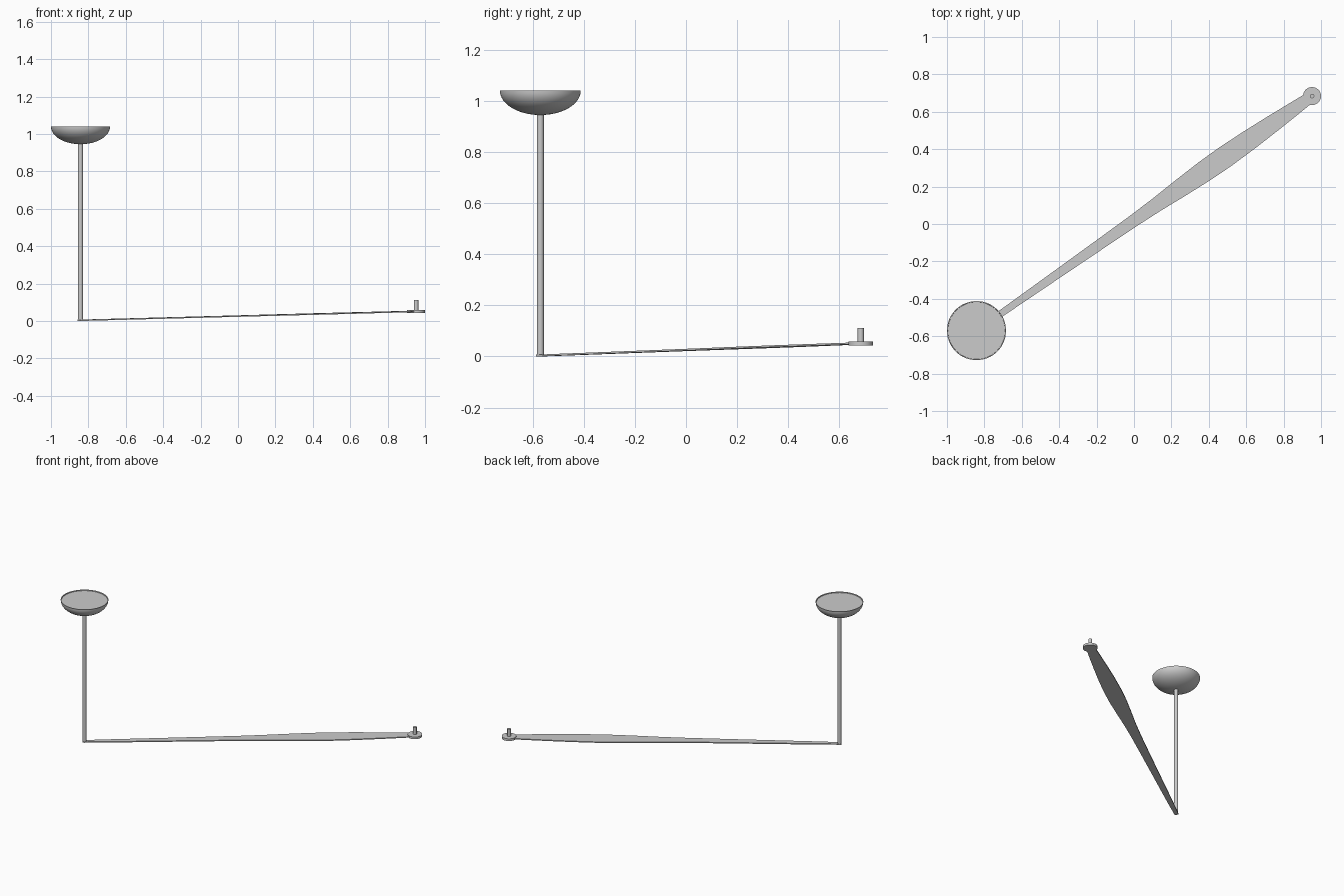
import bpy, bmesh, math
from mathutils import Vector

if "Cube" in bpy.data.objects:
    bpy.data.objects.remove(bpy.data.objects["Cube"])

POST = Vector((-0.842, -0.570, 0.0))
PIVOT = Vector((0.952, 0.684, 0.0))


def finish(name, bm, smooth=True):
    bmesh.ops.recalc_face_normals(bm, faces=bm.faces)
    me = bpy.data.meshes.new(name)
    bm.to_mesh(me)
    bm.free()
    ob = bpy.data.objects.new(name, me)
    bpy.context.collection.objects.link(ob)
    if smooth:
        bpy.ops.object.select_all(action='DESELECT')
        ob.select_set(True)
        bpy.context.view_layer.objects.active = ob
        bpy.ops.object.shade_smooth_by_angle(angle=math.radians(35))
    return ob


def lathe(name, profile, at, steps=64):
    """Spin an (r, z) profile around a vertical axis through `at`."""
    bm = bmesh.new()
    vs = [bm.verts.new((at.x + r, at.y, z)) for r, z in profile]
    es = [bm.edges.new(p) for p in zip(vs, vs[1:])]
    bmesh.ops.spin(bm, geom=vs + es, cent=(at.x, at.y, 0), axis=(0, 0, 1),
                   angle=math.tau, steps=steps, use_duplicate=False)
    bmesh.ops.remove_doubles(bm, verts=bm.verts, dist=1e-5)
    return finish(name, bm)


# Upright post
lathe("post", [(0, 0), (0.0135, 0), (0.0135, 0.952), (0, 0.952)], POST, 32)

# Shallow bowl with a thin rim and a disc set just below it
R, Z0, Z1 = 0.158, 0.945, 1.04
bowl = [(R * math.sin(a), Z1 - (Z1 - Z0) * math.cos(a))
        for a in (math.pi / 2 * i / 16 for i in range(17))]
lathe("bowl", bowl + [(R - 0.004, Z1), (R - 0.005, Z1 - 0.006), (0, Z1 - 0.006)], POST)

# Long blade-like arm: (fraction along arm, half width)
stations = [(0, 0.013), (0.08, 0.018), (0.25, 0.024), (0.38, 0.029), (0.47, 0.033),
            (0.54, 0.039), (0.61, 0.049), (0.68, 0.057), (0.74, 0.059),
            (0.81, 0.055), (0.88, 0.047), (0.95, 0.037), (1.0, 0.029)]
run = PIVOT - POST
side = Vector((-run.y, run.x, 0)).normalized()
start = POST - run.normalized() * 0.012
bm = bmesh.new()
rings = []
for t, w in stations:
    c = start.lerp(PIVOT, t) + Vector((0, 0, 0.0035 + 0.048 * t))
    h = 0.0035
    rings.append([bm.verts.new(c + side * a * w + Vector((0, 0, b * h)))
                  for a, b in ((-1, -1), (1, -1), (1, 1), (-1, 1))])
for a, b in zip(rings, rings[1:]):
    for i in range(4):
        j = (i + 1) % 4
        bm.faces.new((a[i], a[j], b[j], b[i]))
bm.faces.new(rings[0])
bm.faces.new(rings[-1])
finish("arm", bm)

# Pivot disc and its hollow-topped pin
lathe("pivot_disc", [(0, 0.043), (0.048, 0.043), (0.048, 0.059), (0, 0.059)], PIVOT, 48)
lathe("pivot_pin", [(0, 0.055), (0.012, 0.055), (0.012, 0.112), (0, 0.112)], PIVOT, 24)
